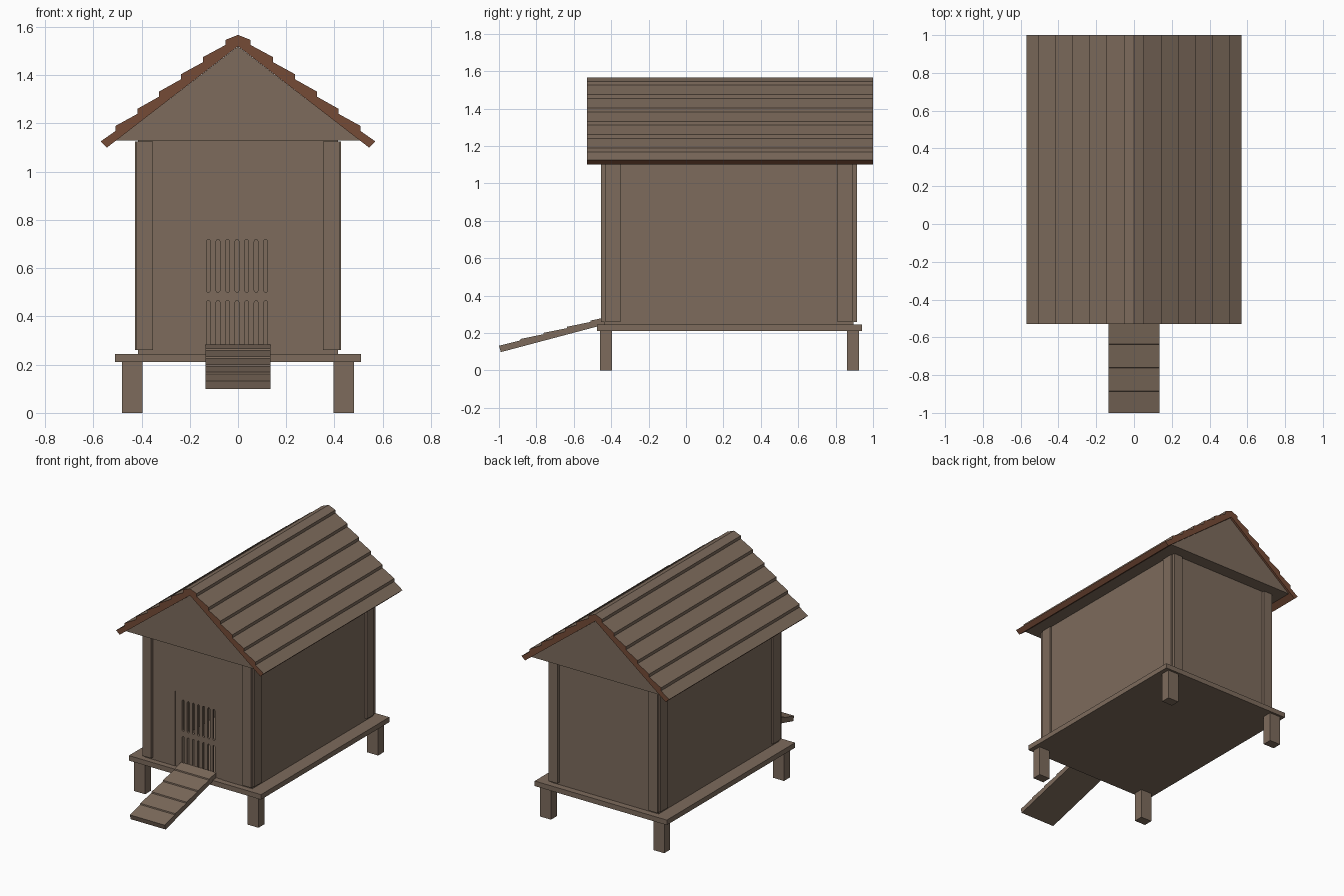
import bpy, bmesh, math

if "Cube" in bpy.data.objects:
    bpy.data.objects.remove(bpy.data.objects["Cube"])


def material(name, rgb):
    m = bpy.data.materials.new(name)
    m.diffuse_color = (*rgb, 1)
    m.use_nodes = True
    m.node_tree.nodes["Principled BSDF"].inputs["Base Color"].default_value = m.diffuse_color
    return m


wood = material("weathered wood", (0.205, 0.147, 0.107))
brown = material("red brown roof edge", (0.178, 0.070, 0.037))


def link(name, bm, *mats):
    bmesh.ops.recalc_face_normals(bm, faces=bm.faces[:])
    me = bpy.data.meshes.new(name)
    bm.to_mesh(me)
    bm.free()
    for m in mats or (wood,):
        me.materials.append(m)
    ob = bpy.data.objects.new(name, me)
    bpy.context.collection.objects.link(ob)
    return ob


def box(name, x0, x1, y0, y1, z0, z1):
    bm = bmesh.new()
    bmesh.ops.create_cube(bm, size=1)
    for v in bm.verts:
        v.co = ((x0 + x1) / 2 + v.co.x * (x1 - x0),
                (y0 + y1) / 2 + v.co.y * (y1 - y0),
                (z0 + z1) / 2 + v.co.z * (z1 - z0))
    return link(name, bm)


def prism(name, pts, lo, hi, axis="y", mats=(), rule=None):
    """Extrude a profile: (x, z) along y, or (y, z) along x."""
    def place(p, d):
        return (p[0], d, p[1]) if axis == "y" else (d, p[0], p[1])
    bm = bmesh.new()
    a = [bm.verts.new(place(p, lo)) for p in pts]
    b = [bm.verts.new(place(p, hi)) for p in pts]
    bm.faces.new(a)
    bm.faces.new(b)
    for i in range(len(pts)):
        j = (i + 1) % len(pts)
        bm.faces.new((a[i], a[j], b[j], b[i]))
    bmesh.ops.recalc_face_normals(bm, faces=bm.faces[:])
    if rule:
        for f in bm.faces:
            f.material_index = rule(f.normal)
    return link(name, bm, *mats)


# Base plate and legs
box("base_plate", -0.51, 0.51, -0.475, 0.94, 0.21, 0.245)
for side, x0, x1 in (("left", -0.48, -0.395), ("right", 0.395, 0.48)):
    box(f"front_{side}_leg", x0, x1, -0.46, -0.395, 0, 0.21)
    box(f"back_{side}_leg", x0, x1, 0.86, 0.925, 0, 0.21)

# Walls, the front one with a doorway
W, T, Z0, Z1 = 0.415, 0.02, 0.245, 1.13
prism("front_wall", [(-W, Z0), (-0.18, Z0), (-0.18, 0.77), (0.18, 0.77),
                     (0.18, Z0), (W, Z0), (W, Z1), (-W, Z1)], -0.435, -0.435 + T)
box("back_wall", -W, W, 0.895 - T, 0.895, Z0, Z1)
for side, s in (("left", -1), ("right", 1)):
    x0, x1 = sorted((s * W, s * (W - T)))
    box(f"{side}_wall", x0, x1, -0.435 + T, 0.895 - T, Z0, Z1)

# Corner trims
for side, s in (("left", -1), ("right", 1)):
    x0, x1 = sorted((s * 0.352, s * 0.42))
    box(f"front_{side}_trim", x0, x1, -0.455, -0.435, 0.26, 1.125)
    box(f"back_{side}_trim", x0, x1, 0.895, 0.915, 0.26, 1.125)
    x0, x1 = sorted((s * W, s * 0.428))
    box(f"{side}_front_side_trim", x0, x1, -0.43, -0.35, 0.26, 1.125)
    box(f"{side}_back_side_trim", x0, x1, 0.81, 0.89, 0.26, 1.125)

# Door with two rows of rounded slots, as a filled outline with holes
cu = bpy.data.curves.new("door", "CURVE")
cu.dimensions = "2D"
cu.fill_mode = "BOTH"
cu.extrude = 0.0075


def outline(pts):
    sp = cu.splines.new("POLY")
    sp.points.add(len(pts) - 1)
    for p, (x, z) in zip(sp.points, pts):
        p.co = (x, z, 0, 1)
    sp.use_cyclic_u = True


outline([(-0.18, Z0), (0.18, Z0), (0.18, 0.77), (-0.18, 0.77)])
R = 0.0083
for z0, z1 in ((0.5, 0.718), (0.265, 0.465)):
    for i in range(7):
        cx = -0.004 + (i - 3) * 0.0395
        arc = [(R * math.cos(k * math.pi / 4), R * math.sin(k * math.pi / 4)) for k in range(5)]
        outline([(cx + c, z1 - R + s) for c, s in arc] + [(cx - c, z0 + R - s) for c, s in arc])
door = bpy.data.objects.new("door", cu)
bpy.context.collection.objects.link(door)
door.rotation_euler = (math.pi / 2, 0, 0)
door.location.y = -0.4225
cu.materials.append(wood)
bpy.context.view_layer.objects.active = door
door.select_set(True)
bpy.ops.object.convert(target="MESH")

# Gable block under the roof
prism("gable", [(-0.505, 1.13), (0.505, 1.13), (0, 1.519)], -0.515, 0.985)

# Stepped plank roof: wood on top, brown ends and undersides
half = []
for x, z in ((0.052, 1.546), (0.145, 1.475), (0.236, 1.404),
             (0.327, 1.332), (0.416, 1.261), (0.507, 1.19)):
    half += [(x, z), (x, z - 0.021)]
half += [(0.57, 1.125), (0.543, 1.1)]
prism("roof", [(0, 1.567)] + half + [(0, 1.52)] + [(-x, z) for x, z in reversed(half)],
      -0.53, 1.0, mats=(wood, brown),
      rule=lambda n: 1 if abs(n.y) > 0.5 or n.z < -0.1 else 0)

# Ramp with overlapping planks
top = [(-0.433, 0.283)]
for y in (-0.51, -0.635, -0.76, -0.885):
    z = 0.283 + (y + 0.433) * 0.262
    top += [(y, z + 0.004), (y - 0.002, z - 0.004)]
prism("ramp", top + [(-1.0, 0.132), (-0.99, 0.098), (-0.433, 0.246)], -0.135, 0.135, axis="x")
